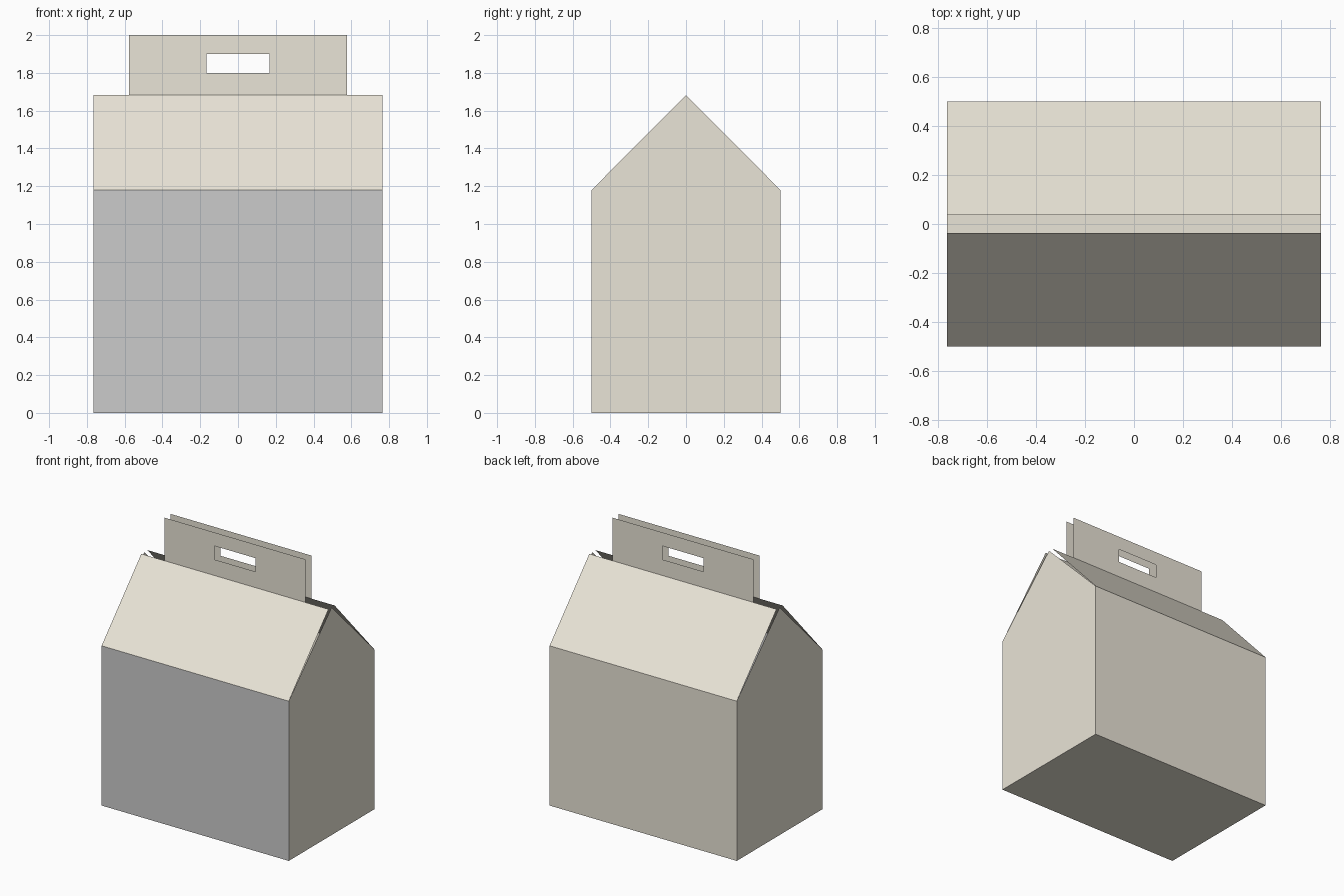
import bpy

if "Cube" in bpy.data.objects:
    bpy.data.objects.remove(bpy.data.objects["Cube"])

W, D = 0.765, 0.5           # half width, half depth
EAVE, RIDGE, TOP = 1.18, 1.682, 2.0
GAP = 0.036                 # half gap between the two handle flaps
HW, SLOT = 0.577, 0.167     # half width of handle and of its slot

card = bpy.data.materials.new("cream_card")
card.diffuse_color = (0.82, 0.78, 0.68, 1)
card.use_nodes = True
card.node_tree.nodes["Principled BSDF"].inputs["Base Color"].default_value = card.diffuse_color


def sheet(name, verts, faces, material=card):
    """Thin folded-card part made of flat faces."""
    mesh = bpy.data.meshes.new(name)
    mesh.from_pydata(verts, [], faces)
    mesh.update()
    if material:
        mesh.materials.append(material)
    obj = bpy.data.objects.new(name, mesh)
    bpy.context.collection.objects.link(obj)
    return obj


def rect(hw, z0, z1, y):
    return [(-hw, y, z0), (hw, y, z0), (hw, y, z1), (-hw, y, z1)]


# Bottom
sheet("bottom", [(-W, -D, 0), (-W, D, 0), (W, D, 0), (W, -D, 0)], [(0, 1, 2, 3)])

# Pointed end walls
for side, s in (("left", -1), ("right", 1)):
    profile = [(-D, 0), (D, 0), (D, EAVE), (0, RIDGE), (-D, EAVE)]
    order = (0, 1, 2, 3, 4) if s > 0 else (4, 3, 2, 1, 0)
    sheet(side + "_gable", [(s * W, y, z) for y, z in profile], [order])

# Wall, roof slope and slotted handle flap, for front and back
for side, s in (("front", -1), ("back", 1)):
    def turn(verts):
        # rotate half a turn about z for the back
        return [(-s * x, -s * y, z) for x, y, z in verts]

    # the front wall is plain grey
    sheet(side + "_wall", turn(rect(W, 0, EAVE, -D)), [(0, 1, 2, 3)],
          None if s < 0 else card)
    roof = [(-W, -D, EAVE), (W, -D, EAVE), (W, -GAP, RIDGE), (-W, -GAP, RIDGE)]
    sheet(side + "_roof", turn(roof), [(0, 1, 2, 3)])
    flap = rect(HW, RIDGE, TOP, -GAP) + rect(SLOT, 1.80, 1.90, -GAP)
    ring = [(i, (i + 1) % 4, (i + 1) % 4 + 4, i + 4) for i in range(4)]
    sheet(side + "_handle", turn(flap), ring)
